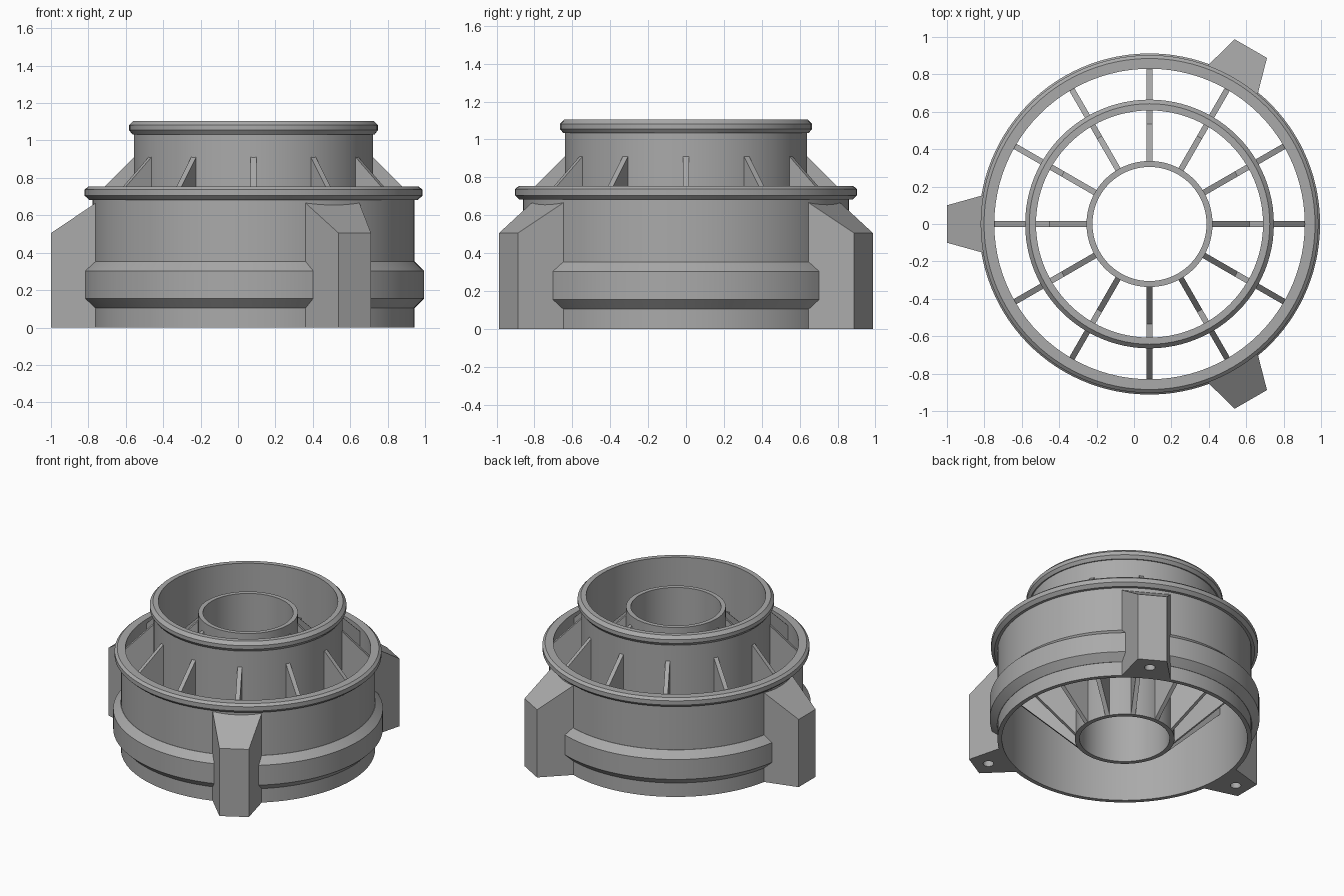
import bpy, bmesh, math
from mathutils import Matrix, Vector

cube = bpy.data.objects.get("Cube")
if cube:
    bpy.data.objects.remove(cube, do_unlink=True)

CENTRE = Vector((0.083, 0, 0))
LUG_ANGLES = (60, 180, 300)

grey = bpy.data.materials.new("plain_grey")
grey.use_nodes = True
GREY = (0.4, 0.4, 0.4, 1)
grey.diffuse_color = GREY
grey.node_tree.nodes["Principled BSDF"].inputs["Base Color"].default_value = GREY


def finish(name, bm, angle=0):
    """Turn a bmesh into a named object placed on the ring axis."""
    bmesh.ops.recalc_face_normals(bm, faces=bm.faces[:])
    mesh = bpy.data.meshes.new(name)
    bm.to_mesh(mesh)
    bm.free()
    mesh.materials.append(grey)
    obj = bpy.data.objects.new(name, mesh)
    bpy.context.collection.objects.link(obj)
    obj.location = CENTRE
    obj.rotation_euler.z = math.radians(angle)
    return obj


def smooth(obj):
    bpy.ops.object.select_all(action="DESELECT")
    obj.select_set(True)
    bpy.context.view_layer.objects.active = obj
    bpy.ops.object.shade_smooth_by_angle(angle=math.radians(25))


def lathe(name, profile, start=0, sweep=360, steps=96):
    """Revolve a closed (radius, z) profile; partial sweeps get end caps."""
    bm = bmesh.new()
    full = sweep == 360
    rings = []
    for i in range(steps if full else steps + 1):
        a = math.radians(start + sweep * i / steps)
        rings.append([bm.verts.new((r * math.cos(a), r * math.sin(a), z)) for r, z in profile])
    n = len(profile)
    for i in range(steps):
        a, b = rings[i], rings[(i + 1) % len(rings)]
        for j in range(n):
            k = (j + 1) % n
            bm.faces.new((a[j], b[j], b[k], a[k]))
    if not full:
        bm.faces.new(rings[0])
        bm.faces.new(rings[-1])
    obj = finish(name, bm)
    smooth(obj)
    return obj


def rib(name, profile, width, angle):
    """Extrude a flat (radius, z) outline to a plate standing on a radius."""
    bm = bmesh.new()
    face = bm.faces.new([bm.verts.new((r, -width / 2, z)) for r, z in profile])
    out = bmesh.ops.extrude_face_region(bm, geom=[face])
    moved = [v for v in out["geom"] if isinstance(v, bmesh.types.BMVert)]
    bmesh.ops.translate(bm, verts=moved, vec=(0, width, 0))
    return finish(name, bm, angle)


def lug(name, angle):
    """Tapered foot with a sloping top and a blind screw hole below."""
    inner, outer = (0.842, 0.167, 0.667), (1.083, 0.1, 0.505)
    bm = bmesh.new()
    corners = [(r, s * t, h) for r, t, h, s in
               ((*inner, -1), (*outer, -1), (*outer, 1), (*inner, 1))]
    low = [bm.verts.new((x, y, 0)) for x, y, h in corners]
    high = [bm.verts.new(c) for c in corners]
    bm.faces.new(low)
    bm.faces.new(high)
    for i in range(4):
        j = (i + 1) % 4
        bm.faces.new((low[i], low[j], high[j], high[i]))
    obj = finish(name, bm, angle)

    # Hole cutter
    bm = bmesh.new()
    bmesh.ops.create_cone(bm, cap_ends=True, segments=24, radius1=0.036, radius2=0.036,
                          depth=0.5, matrix=Matrix.Translation((0.98, 0, 0)))
    cutter = finish(name + "_hole_cutter", bm, angle)
    cutter.hide_render = True
    cutter.hide_viewport = True
    cut = obj.modifiers.new("screw_hole", "BOOLEAN")
    cut.operation = "DIFFERENCE"
    cut.object = cutter
    cut.solver = "EXACT"
    return obj


# Outer wall with its bevelled top flange
lathe("outer_wall", [(0.83, 0), (0.86, 0), (0.86, 0.683), (0.88, 0.683), (0.903, 0.705),
                     (0.903, 0.737), (0.885, 0.753), (0.83, 0.753)])

# Middle tube with its bevelled rim
lathe("middle_tube", [(0.607, 0.45), (0.64, 0.45), (0.64, 1.033), (0.648, 1.033), (0.665, 1.055),
                      (0.665, 1.082), (0.643, 1.105), (0.607, 1.105)])

# Inner tube
lathe("inner_tube", [(0.305, 0), (0.337, 0), (0.337, 1.02), (0.305, 1.02)])

# Raised band, interrupted at each lug
GAP = 9.3
band = [(0.845, 0.105), (0.862, 0.105), (0.912, 0.155), (0.912, 0.303), (0.862, 0.352), (0.845, 0.352)]
for i, a in enumerate(LUG_ANGLES):
    lathe(f"raised_band_{i + 1}", band, a + GAP, 120 - 2 * GAP, 32)

# Radial ribs joining the three rings
outline = [(0.32, 0), (0.337, 0), (0.84, 0.503), (0.84, 0.71), (0.62, 0.93),
           (0.62, 0.75), (0.535, 0.75), (0.32, 0.965)]
for i in range(12):
    rib(f"radial_rib_{i + 1}", outline, 0.031, 30 * i)

# Mounting lugs
for i, a in enumerate(LUG_ANGLES):
    lug(f"mounting_lug_{i + 1}", a)
